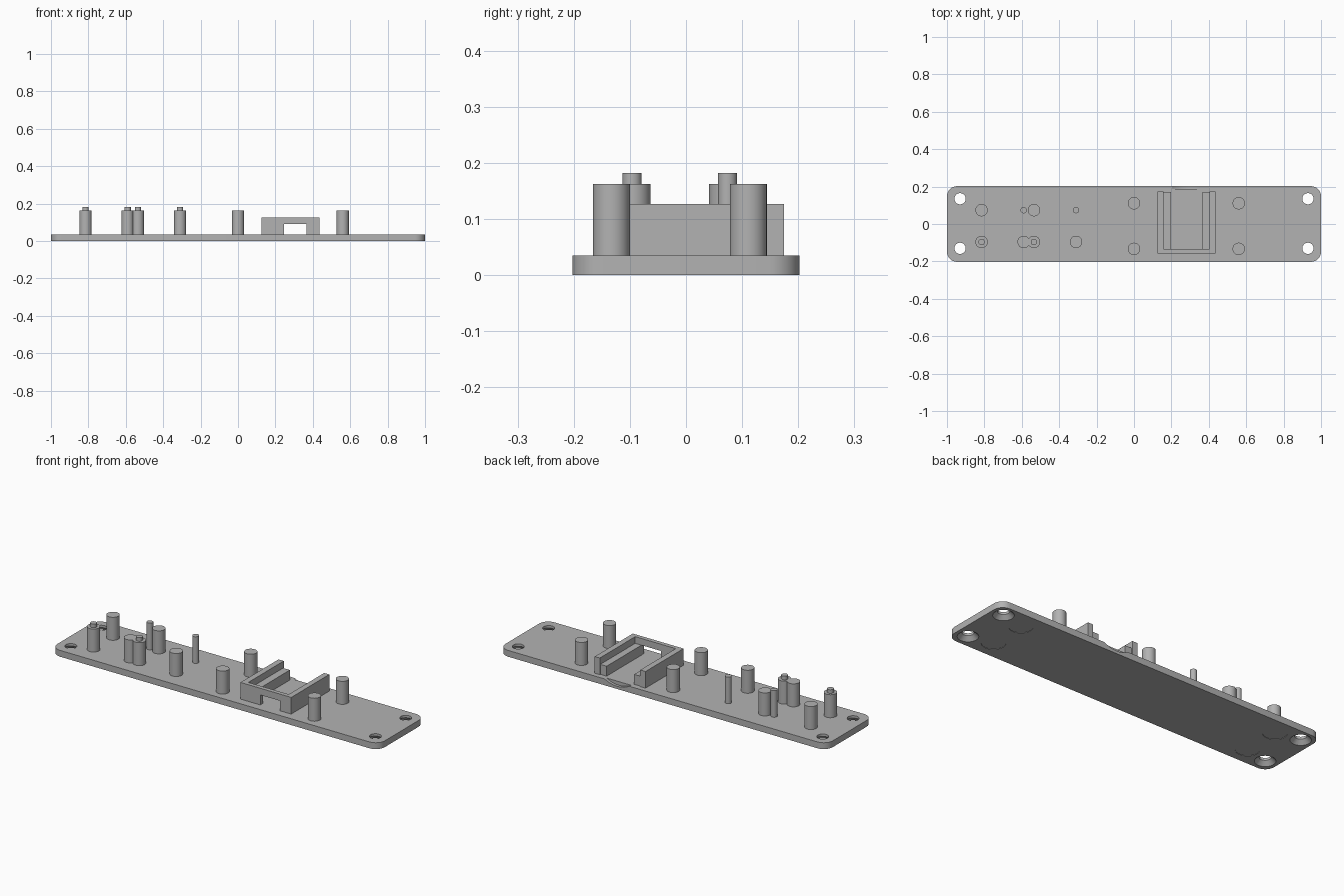
import bpy
import math

if "Cube" in bpy.data.objects:
    bpy.data.objects.remove(bpy.data.objects["Cube"], do_unlink=True)

GREY = (0.45, 0.45, 0.45, 1)
mat = bpy.data.materials.new("light grey")
mat.use_nodes = True
mat.diffuse_color = GREY
mat.node_tree.nodes["Principled BSDF"].inputs["Base Color"].default_value = GREY

PLATE_TOP = 0.035
HALF_Y = 0.2025


def finish(ob, name):
    ob.name = name
    ob.data.materials.clear()
    ob.data.materials.append(mat)
    return ob


def box(name, x0, x1, y0, y1, z0, z1):
    bpy.ops.mesh.primitive_cube_add(
        size=1, location=((x0 + x1) / 2, (y0 + y1) / 2, (z0 + z1) / 2))
    ob = bpy.context.object
    ob.scale = (x1 - x0, y1 - y0, z1 - z0)
    bpy.ops.object.transform_apply(location=False, rotation=False, scale=True)
    return finish(ob, name)


def cylinder(name, x, y, r, z0, z1, r_top=None):
    bpy.ops.mesh.primitive_cone_add(
        vertices=40, radius1=r, radius2=r if r_top is None else r_top,
        depth=z1 - z0, location=(x, y, (z0 + z1) / 2))
    bpy.ops.object.shade_smooth_by_angle(angle=math.radians(35))
    return finish(bpy.context.object, name)


def cut(target, cutter):
    mod = target.modifiers.new("cut", "BOOLEAN")
    mod.operation = "DIFFERENCE"
    mod.solver = "EXACT"
    mod.object = cutter
    bpy.context.view_layer.objects.active = target
    bpy.ops.object.modifier_apply(modifier=mod.name)
    bpy.data.objects.remove(cutter, do_unlink=True)


# Base plate with rounded vertical corners
plate = box("base_plate", -1, 1, -HALF_Y, HALF_Y, 0, PLATE_TOP)
bevel = plate.modifiers.new("corners", "BEVEL")
bevel.width = 0.055
bevel.segments = 8
bevel.limit_method = "WEIGHT"
weights = plate.data.attributes.new("bevel_weight_edge", "FLOAT", "EDGE")
for edge in plate.data.edges:
    a, b = (plate.data.vertices[i].co for i in edge.vertices)
    weights.data[edge.index].value = float(abs(a.z - b.z) > 0.01)
bpy.context.view_layer.objects.active = plate
bpy.ops.object.modifier_apply(modifier=bevel.name)

# Countersunk corner holes and shallow round recesses underneath
for side in (-1, 1):
    for y in (0.135, -0.13):
        cut(plate, cylinder("hole", side * 0.93, y, 0.03, -0.05, 0.1))
        cut(plate, cylinder("sink", side * 0.93, y, 0.054, -0.002, 0.022, 0.03))
    for y in (0.105, -0.1):
        cut(plate, cylinder("recess", side * 0.795, y, 0.06, -0.02, 0.002))

# Curved connector relief in the back edge
bpy.ops.mesh.primitive_cylinder_add(
    vertices=96, radius=0.15, depth=0.03,
    location=(0.279, HALF_Y, PLATE_TOP + 0.13), rotation=(math.pi / 2, 0, 0))
cut(plate, bpy.context.object)
bpy.ops.object.select_all(action="DESELECT")
plate.select_set(True)
bpy.context.view_layer.objects.active = plate
bpy.ops.object.shade_smooth_by_angle(angle=math.radians(25))

# Standoff posts: x, y, has a locating tip
posts = [(-0.815, 0.074, False), (-0.815, -0.096, True),
         (-0.535, 0.074, False), (-0.535, -0.096, True),
         (-0.59, -0.096, False), (-0.31, -0.096, False)]
posts += [(x, y, False) for x in (0, 0.56) for y in (0.111, -0.133)]
for x, y, tip in posts:
    cylinder("standoff_post", x, y, 0.033, PLATE_TOP - 0.005, 0.162)
    if tip:
        cylinder("locating_tip", x, y, 0.017, 0.16, 0.182)

# Slim locating pins
for x in (-0.59, -0.31):
    cylinder("locating_pin", x, 0.074, 0.017, PLATE_TOP - 0.005, 0.182)

# Open-backed cradle: outer wall with a cable notch
cradle = box("cradle_wall", 0.125, 0.435, -0.157, 0.175, PLATE_TOP - 0.005, 0.127)
cut(cradle, box("inside", 0.157, 0.404, -0.134, 0.3, -0.1, 0.3))
cut(cradle, box("notch", 0.246, 0.367, -0.3, -0.1, -0.1, 0.09))

# Support ledges inside the cradle
for x0, x1 in ((0.157, 0.198), (0.366, 0.404)):
    box("cradle_ledge", x0, x1, -0.134, 0.17, PLATE_TOP - 0.005, 0.09)
